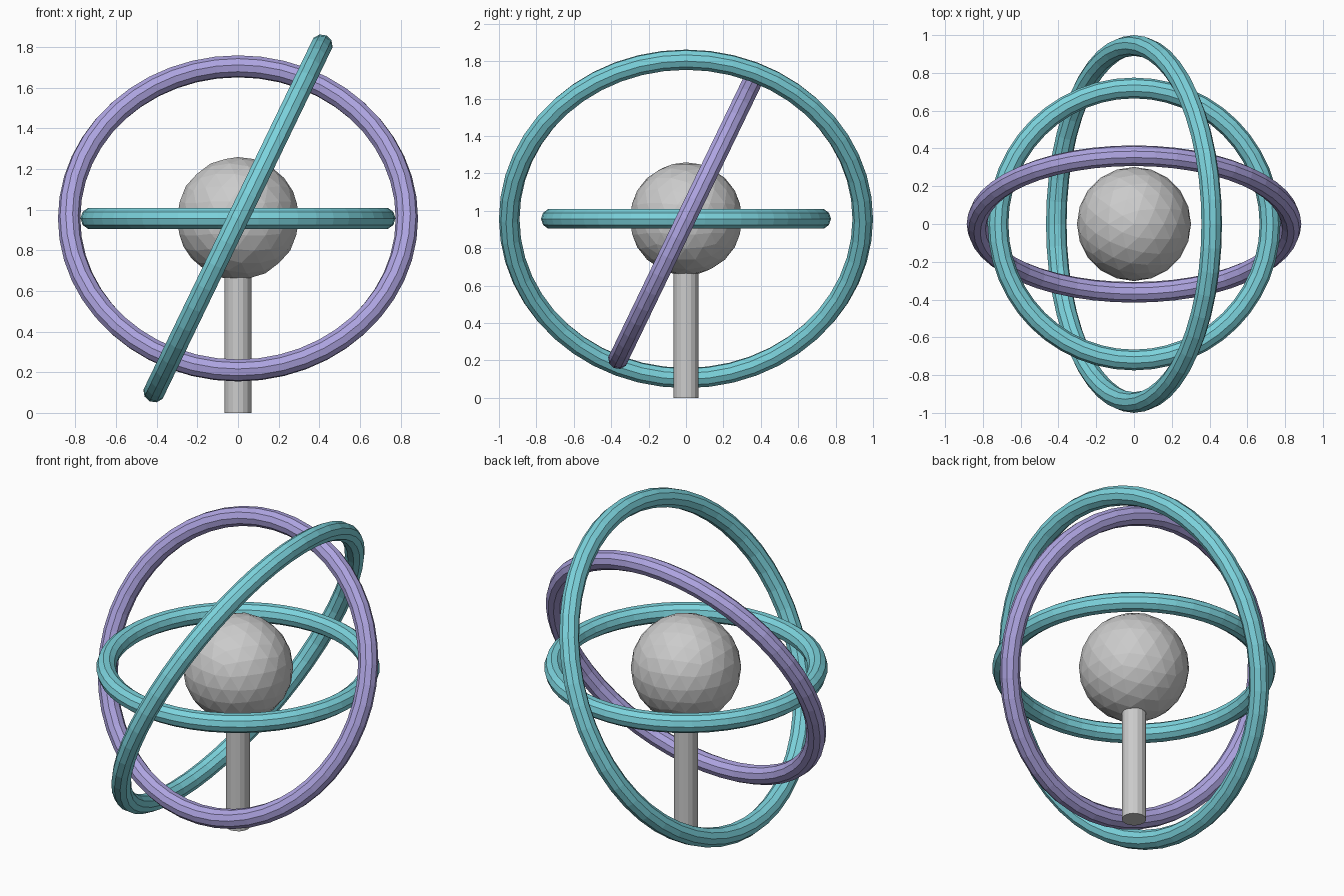
import bpy
from math import radians

if "Cube" in bpy.data.objects:
    bpy.data.objects.remove(bpy.data.objects["Cube"])

CENTRE = (0, 0, 0.957)


def material(name, colour):
    m = bpy.data.materials.new(name)
    m.diffuse_color = colour
    m.use_nodes = True
    m.node_tree.nodes["Principled BSDF"].inputs["Base Color"].default_value = m.diffuse_color
    return m


teal = material("teal", (0.20, 0.65, 0.72, 1))
lilac = material("lilac", (0.42, 0.37, 0.75, 1))


def ring(name, radius, rotation, mat):
    bpy.ops.mesh.primitive_torus_add(
        major_radius=radius, minor_radius=0.055, major_segments=48,
        minor_segments=10, location=CENTRE, rotation=rotation)
    ob = bpy.context.object
    ob.name = name
    ob.data.materials.append(mat)


# Support post, its top sunk into the globe
POST_TOP = 0.70
bpy.ops.mesh.primitive_cylinder_add(
    vertices=16, radius=0.067, depth=POST_TOP, location=(0, 0, POST_TOP / 2))
bpy.context.object.name = "post"

# Faceted globe
bpy.ops.mesh.primitive_ico_sphere_add(
    subdivisions=3, radius=0.302, location=CENTRE)
bpy.context.object.name = "globe"

# Three nested rings: level, tipped back, tipped sideways
TILT = radians(64.2)
ring("inner_ring", 0.720, (0, 0, 0), teal)
ring("middle_ring", 0.831, (TILT, 0, 0), lilac)
ring("outer_ring", 0.945, (0, -TILT, 0), teal)
